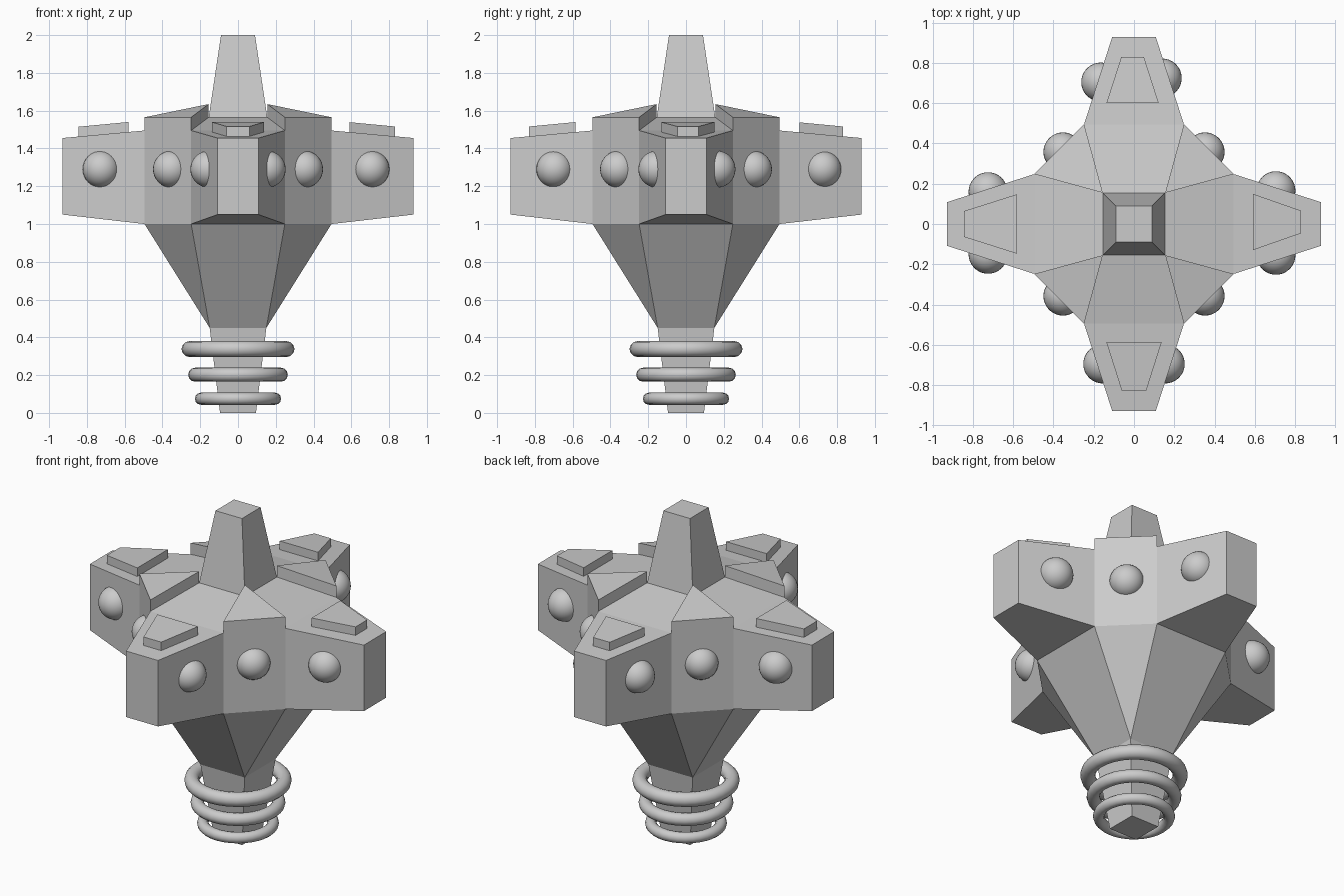
import bpy, bmesh
from math import radians
from mathutils import Matrix

if "Cube" in bpy.data.objects:
    bpy.data.objects.remove(bpy.data.objects["Cube"])


def mesh_object(name, faces, turns=1):
    """Build polygons, repeating them around z in quarter turns."""
    bm = bmesh.new()
    for i in range(turns):
        rot = Matrix.Rotation(radians(90 * i), 3, 'Z')
        for face in faces:
            bm.faces.new([bm.verts.new(rot @ Matrix.Identity(3) @ bpy_vec(p)) for p in face])
    bmesh.ops.remove_doubles(bm, verts=bm.verts[:], dist=0.0005)
    bmesh.ops.recalc_face_normals(bm, faces=bm.faces[:])
    me = bpy.data.meshes.new(name)
    bm.to_mesh(me)
    bm.free()
    ob = bpy.data.objects.new(name, me)
    bpy.context.collection.objects.link(ob)
    return ob


def bpy_vec(p):
    return Matrix.Translation(p).to_translation()


def band(a, b):
    """Quad facing +x between two symmetric edges given as (x, half width, z)."""
    return [(a[0], -a[1], a[2]), (a[0], a[1], a[2]), (b[0], b[1], b[2]), (b[0], -b[1], b[2])]


# Star body: one quarter (arm plus diagonal corner), repeated four times
foot, waist = (.095, .095, 0), (.15, .15, .45)
low, tip_low = (.495, .248, 1.0), (.93, .108, 1.05)
tip_top, high = (.93, .108, 1.455), (.495, .248, 1.495)
collar, spike = (.155, .155, 1.565), (.09, .09, 2.0)
profile = [foot, waist, low, tip_low, tip_top, high, collar, spike]
quarter = [band(a, b) for a, b in zip(profile, profile[1:])]
arm_side = [low, tip_low, tip_top, high]
quarter += [arm_side, [(x, -y, z) for x, y, z in arm_side]]


def swap(p):
    return (p[1], p[0], p[2])


# Raised diagonal corner
rim, peak = (.495, .248, 1.565), (.155, .155, 1.635)
step = [high, rim, peak, collar]
quarter += [[low, high, rim, swap(rim), swap(high), swap(low)],
            [low, swap(low), waist],
            [rim, swap(rim), peak],
            step, [swap(p) for p in step]]
# Quarter of the end caps
for c in (foot, spike):
    quarter.append([(0, 0, c[2]), (c[0], -c[1], c[2]), c])
mesh_object("star_body", quarter, 4)

# Sloped plates on top of the arms: angle, inner x, outer x, half widths, side shift
plates = [(0, .59, .83, .14, .056, .01), (90, .60, .83, .13, .056, .007),
          (180, .58, .845, .148, .064, 0), (270, .585, .83, .138, .06, 0)]
for i, (ang, x0, x1, w0, w1, dy) in enumerate(plates):
    def top(x):
        return 1.54 - (x - .58) * .095
    ring = [(x0, -w0), (x1, -w1), (x1, w1), (x0, w0)]
    up = [(x, y + dy, top(x)) for x, y in ring]
    down = [(x, y + dy, top(x) - .06) for x, y in ring]
    faces = [up, down] + [[up[k], up[(k + 1) % 4], down[(k + 1) % 4], down[k]] for k in range(4)]
    ob = mesh_object(f"arm_plate_{i + 1}", faces)
    ob.rotation_euler.z = radians(ang)

# Round studs on the arm sides and diagonal walls
studs = [(-.725, .16), (-.725, -.15), (.705, .165), (.705, -.155),
         (-.165, .705), (.14, .725), (-.155, -.695), (.155, -.695)]
studs += [(sx * .353, sy * .358) for sx in (-1, 1) for sy in (-1, 1)]
for i, (x, y) in enumerate(studs):
    bpy.ops.mesh.primitive_uv_sphere_add(segments=32, ring_count=16, radius=.097,
                                         location=(x, y, 1.29))
    bpy.context.object.name = f"stud_{i + 1}"
    bpy.ops.object.shade_smooth()

# Loose rings around the stem
for i, (z, outer, tube) in enumerate([(.075, .228, .032), (.202, .264, .037), (.338, .299, .042)]):
    bpy.ops.mesh.primitive_torus_add(major_segments=32, minor_segments=12,
                                     major_radius=outer - tube, minor_radius=tube,
                                     location=(0, 0, z))
    bpy.context.object.name = f"stem_ring_{i + 1}"
    bpy.ops.object.shade_smooth()
